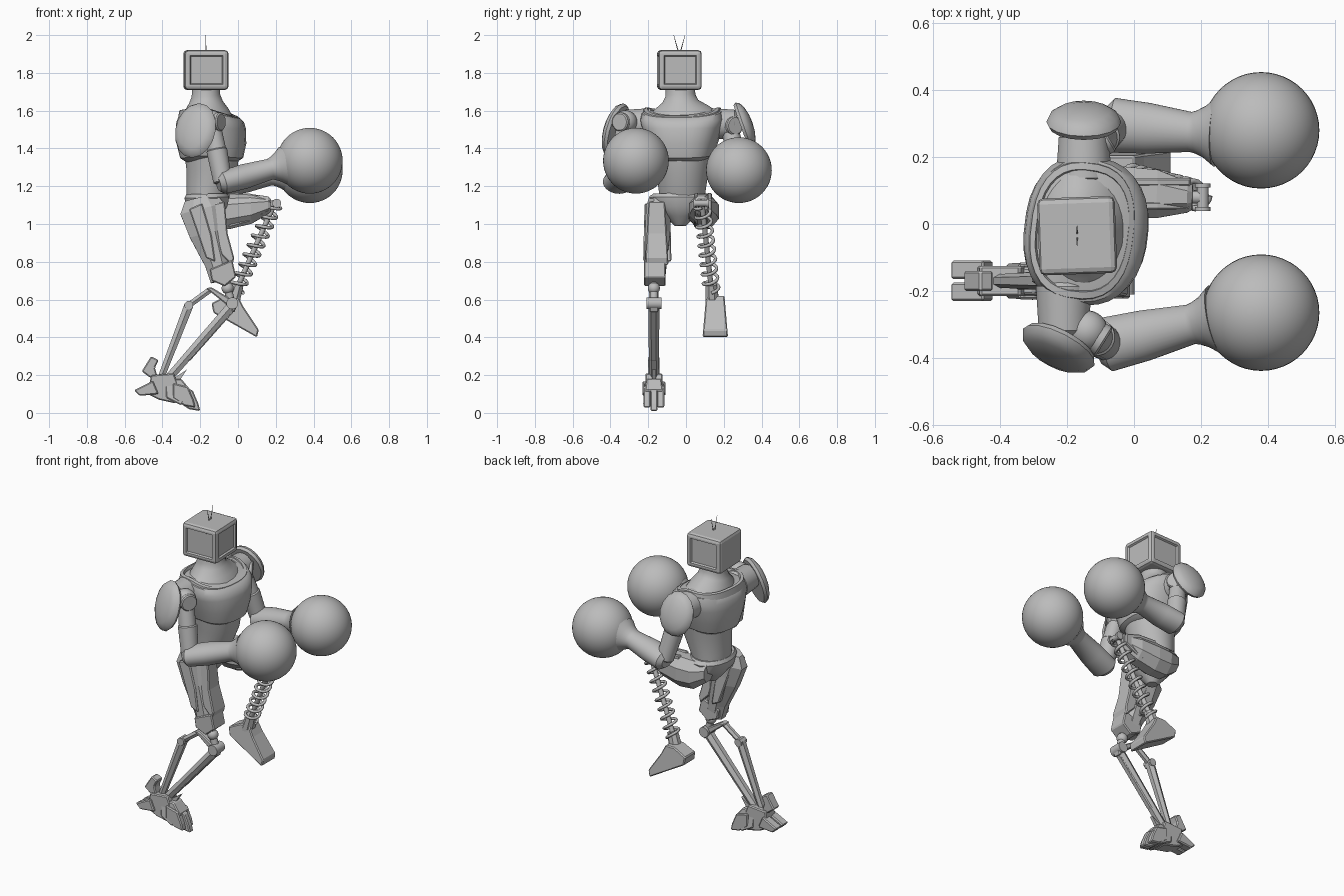
import bpy, bmesh, math
from mathutils import Vector as V, Matrix

if "Cube" in bpy.data.objects:
    bpy.data.objects.remove(bpy.data.objects["Cube"])

# One grey metal material
grey = bpy.data.materials.new("grey_metal")
grey.use_nodes = True
tone = (0.5, 0.5, 0.5, 1)
grey.diffuse_color = tone
grey.node_tree.nodes["Principled BSDF"].inputs["Base Color"].default_value = tone


def finish(name, bm, smooth=True, bevel=0):
    bmesh.ops.recalc_face_normals(bm, faces=bm.faces)
    mesh = bpy.data.meshes.new(name)
    bm.to_mesh(mesh)
    bm.free()
    obj = bpy.data.objects.new(name, mesh)
    bpy.context.collection.objects.link(obj)
    mesh.materials.append(grey)
    if bevel:
        mod = obj.modifiers.new("edge", 'BEVEL')
        mod.width = bevel
        mod.segments = 1
    if smooth:
        bpy.ops.object.select_all(action='DESELECT')
        obj.select_set(True)
        bpy.context.view_layer.objects.active = obj
        bpy.ops.object.shade_smooth_by_angle(angle=math.radians(35))
    return obj


def loft(name, rings, n=32, side=(0, 1, 0), power=2, smooth=True, bevel=0):
    """Skin rings of (x, y, z, depth, width); a sixth value droops the ring front, and its back by a third."""
    bm = bmesh.new()
    d = (V(rings[-1][:3]) - V(rings[0][:3])).normalized()
    v = V(side)
    v = (v - d * v.dot(d)).normalized()
    u = v.cross(d)
    loops = []
    for r in rings:
        droop = r[5] if len(r) > 5 else 0
        loop = []
        for i in range(n):
            t = 2 * math.pi * (i + 0.5) / n
            c, s = math.cos(t), math.sin(t)
            a = math.copysign(abs(c) ** (2 / power), c) * r[3]
            b = math.copysign(abs(s) ** (2 / power), s) * r[4]
            loop.append(bm.verts.new(V(r[:3]) + u * a + v * b - d * droop * max(a, -a / 3)))
        loops.append(loop)
    for p, q in zip(loops, loops[1:]):
        for i in range(n):
            j = (i + 1) % n
            bm.faces.new((p[i], p[j], q[j], q[i]))
    bm.faces.new(loops[0])
    bm.faces.new(loops[-1])
    return finish(name, bm, smooth, bevel)


def rod(name, p, q, r, n=12, r2=None, bevel=0):
    side = (1, 0, 0) if abs((V(q) - V(p)).normalized().y) > 0.9 else (0, 1, 0)
    r2 = r2 or r
    return loft(name, [(*p, r, r), (*q, r2, r2)], n, side, bevel=bevel)


def ball(name, c, r, segs=24):
    bm = bmesh.new()
    bmesh.ops.create_uvsphere(bm, u_segments=segs, v_segments=segs // 2, radius=r,
                              matrix=Matrix.Translation(c))
    return finish(name, bm)


def plate(name, pts, y, width, taper=1, bevel=0.006):
    """Extrude an x-z outline along y, scaling the width to taper at the top."""
    bm = bmesh.new()
    lo, hi = min(p[1] for p in pts), max(p[1] for p in pts)
    sides = []
    for s in (-1, 1):
        sides.append([bm.verts.new((x, y + s * width / 2 * (1 + (taper - 1) * (z - lo) / (hi - lo)), z))
                      for x, z in pts])
    a, b = sides
    bm.faces.new(a)
    bm.faces.new(b)
    for i in range(len(a)):
        j = (i + 1) % len(a)
        bm.faces.new((a[i], a[j], b[j], b[i]))
    return finish(name, bm, False, bevel)


def shoulder_guard(name, c, normal, size):
    bm = bmesh.new()
    bmesh.ops.create_uvsphere(bm, u_segments=16, v_segments=8, radius=1)
    for vert in bm.verts:
        vert.co.z = max(vert.co.z, -0.3)
    n = V(normal).normalized()
    side = V((0, 0, 1)).cross(n).normalized()
    up = n.cross(side)
    basis = Matrix((side, up, n)).transposed().to_4x4()
    bm.transform(Matrix.Translation(c) @ basis @ Matrix.Diagonal((*size, 1)))
    return finish(name, bm)


# Monitor head with recessed panels
bm = bmesh.new()
bmesh.ops.create_cube(bm, size=1, matrix=Matrix.Translation((-0.17, -0.035, 1.815))
                      @ Matrix.Rotation(math.radians(2), 4, 'Z') @ Matrix.Diagonal((0.232, 0.23, 0.21, 1)))
bmesh.ops.bevel(bm, geom=bm.edges[:], offset=0.018, segments=2, profile=0.5, affect='EDGES')
bm.normal_update()
panels = [f for f in bm.faces if f.calc_area() > 0.02 and (f.normal.x > 0.9 or abs(f.normal.y) > 0.9)]
bmesh.ops.inset_individual(bm, faces=panels, thickness=0.015)
bmesh.ops.inset_individual(bm, faces=panels, thickness=0.008, depth=-0.01)
finish("head", bm, False)
for s in (-1, 1):
    rod("antenna", (-0.17, -0.035 + s * 0.005, 1.91), (-0.17, -0.035 + s * 0.03, 2.0), 0.003, 6, 0.001)

# Torso, collar and neck, turned slightly
turn = (0.12, 0.99, 0)
loft("abdomen", [(-0.17, -0.02, 1.1, 0.1, 0.12), (-0.16, -0.02, 1.18, 0.115, 0.125),
                 (-0.14, -0.02, 1.28, 0.135, 0.14), (-0.14, -0.02, 1.4, 0.15, 0.16)])
loft("chest", [(-0.14, -0.02, 1.34, 0.13, 0.13, 0.15), (-0.14, -0.02, 1.365, 0.165, 0.165, 0.15),
               (-0.14, -0.02, 1.43, 0.182, 0.188, 0.08), (-0.145, -0.02, 1.51, 0.184, 0.212, 0.08),
               (-0.148, -0.02, 1.56, 0.177, 0.222, 0.2), (-0.152, -0.02, 1.6, 0.158, 0.212, 0.32),
               (-0.155, -0.02, 1.61, 0.135, 0.185, 0.34)], side=turn, power=2.5)
loft("collar", [(-0.155, -0.02, 1.575, 0.16, 0.21, 0.34), (-0.155, -0.02, 1.618, 0.153, 0.203, 0.34),
                (-0.155, -0.02, 1.62, 0.138, 0.183, 0.34), (-0.155, -0.02, 1.6, 0.132, 0.177, 0.34)],
     side=turn, power=2.5)
loft("neck", [(-0.158, -0.02, 1.59, 0.132, 0.18, 0.34), (-0.165, -0.025, 1.62, 0.115, 0.14, 0.2),
              (-0.17, -0.03, 1.65, 0.09, 0.095, 0.1), (-0.17, -0.03, 1.68, 0.076, 0.08),
              (-0.17, -0.03, 1.72, 0.074, 0.078)])

# Pelvis
loft("pelvis", [(-0.16, -0.03, 0.99, 0.03, 0.03), (-0.16, -0.03, 1.04, 0.075, 0.08),
                (-0.165, -0.03, 1.09, 0.11, 0.15), (-0.165, -0.03, 1.14, 0.12, 0.165),
                (-0.165, -0.03, 1.16, 0.11, 0.145)], n=20)


# Arms ending in wrecking balls
def arm(tag, socket, joint, elbow, wrist, hand):
    root = (socket[0], -0.02 + (socket[1] + 0.02) * 0.5, socket[2])
    rod(tag + "_shoulder_housing", root, socket, 0.085, 20, 0.075, 0.012)
    ball(tag + "_shoulder_joint", joint, 0.062)
    j = V(joint)
    disc = V((0.8, 0.5 * math.copysign(1, joint[1]), 0)) * 0.065
    rod(tag + "_shoulder_disc", j, j + disc, 0.05, 20, bevel=0.006)
    e, w, h = V(elbow), V(wrist), V(hand)
    mid = j.lerp(e, 0.45)
    rod(tag + "_upper_arm", j, mid, 0.045, 20, 0.05)
    rod(tag + "_lower_sleeve", mid, e, 0.056, 20, 0.05, 0.006)
    back = e - (w - e) * 0.1
    loft(tag + "_forearm", [(*back, 0.04, 0.055), (*e, 0.062, 0.082), (*e.lerp(w, 0.45), 0.066, 0.076),
                            (*w, 0.056, 0.06), (*w.lerp(h, 0.08), 0.063, 0.065),
                            (*w.lerp(h, 0.2), 0.078, 0.078), (*w.lerp(h, 0.36), 0.106, 0.106)])
    ball(tag + "_wrecking_ball", hand, 0.174, 48)


arm("near", (-0.21, -0.33, 1.53), (-0.14, -0.32, 1.54), (-0.08, -0.36, 1.22),
    (0.17, -0.3, 1.29), (0.38, -0.265, 1.335))
arm("far", (-0.15, 0.27, 1.53), (-0.13, 0.23, 1.52), (-0.06, 0.295, 1.21),
    (0.17, 0.275, 1.26), (0.38, 0.28, 1.285))
shoulder_guard("near_shoulder_guard", (-0.225, -0.368, 1.495), (-0.45, -0.87, 0.28), (0.12, 0.15, 0.05))
shoulder_guard("far_shoulder_guard", (-0.15, 0.305, 1.52), (0, 1, 0.35), (0.112, 0.13, 0.05))

# Standing leg: armoured thigh
loft("thigh", [(-0.2, -0.145, 1.14, 0.09, 0.05), (-0.188, -0.145, 1.08, 0.13, 0.072),
               (-0.16, -0.15, 0.95, 0.105, 0.072), (-0.11, -0.16, 0.79, 0.07, 0.062),
               (-0.09, -0.165, 0.7, 0.06, 0.058)], n=8, smooth=False)
plate("thigh_front_armour", [(-0.16, 1.1), (-0.07, 1.12), (-0.055, 0.95), (-0.02, 0.82),
                             (-0.03, 0.78), (-0.09, 0.84)], -0.155, 0.125, 0.7)
plate("thigh_side_armour", [(-0.26, 1.08), (-0.19, 1.11), (-0.14, 0.94), (-0.12, 0.8), (-0.17, 0.82)],
      -0.152, 0.15, 0.9)
plate("knee_cuff", [(-0.15, 0.76), (-0.03, 0.81), (-0.01, 0.72), (-0.07, 0.67), (-0.14, 0.7)], -0.165, 0.115)

# Standing leg: knee and paired shin struts
Y = -0.17
rod("knee_post", (-0.07, Y, 0.72), (-0.04, Y, 0.6), 0.022)
ball("knee_ball", (-0.055, Y, 0.66), 0.032)
rod("knee_axle", (-0.03, Y - 0.04, 0.58), (-0.03, Y + 0.04, 0.58), 0.032, 12)
plate("knee_blade", [(-0.17, 0.66), (-0.14, 0.665), (0, 0.58), (-0.02, 0.53), (-0.07, 0.58)], Y, 0.05)
rod("rear_link", (-0.15, Y, 0.65), (-0.26, Y, 0.57), 0.018, 6)
rod("rear_knuckle", (-0.26, Y - 0.028, 0.57), (-0.26, Y + 0.028, 0.57), 0.024, 8)
rod("calf_strut", (-0.26, Y, 0.57), (-0.41, Y, 0.18), 0.028, 6, 0.02)
rod("shin_strut", (-0.03, Y, 0.57), (-0.38, Y, 0.17), 0.03, 6, 0.025)
plate("shin_blade", [(-0.05, 0.58), (-0.01, 0.55), (-0.25, 0.28), (-0.36, 0.2)], Y, 0.035)

# Clawed foot
plate("ankle_block", [(-0.46, 0.2), (-0.34, 0.21), (-0.31, 0.13), (-0.33, 0.05), (-0.42, 0.07), (-0.48, 0.1)], Y, 0.09)
for s in (-1, 1):
    plate("heel", [(-0.55, 0.12), (-0.45, 0.17), (-0.42, 0.1), (-0.52, 0.09)], Y + s * 0.033, 0.055)
plate("heel_spur", [(-0.51, 0.22), (-0.46, 0.3), (-0.42, 0.28), (-0.44, 0.24), (-0.42, 0.17), (-0.47, 0.19)], Y, 0.06)
plate("instep", [(-0.39, 0.18), (-0.3, 0.18), (-0.25, 0.12), (-0.3, 0.04), (-0.38, 0.08)], Y, 0.115, 0.7)
plate("ankle_fin", [(-0.36, 0.17), (-0.27, 0.23), (-0.31, 0.17)], Y, 0.02, bevel=0)
toe = [(-0.32, 0.14), (-0.24, 0.12), (-0.21, 0.05), (-0.2, 0.01), (-0.26, 0.02), (-0.32, 0.06)]
for i in (-1, 0, 1):
    plate("toe", [(x - abs(i) * 0.025, z + abs(i) * 0.018) for x, z in toe], Y + i * 0.036, 0.038)

# Raised leg: thigh stump and roller knee
loft("raised_thigh", [(-0.22, 0.09, 1.09, 0.06, 0.05), (-0.14, 0.09, 1.065, 0.095, 0.085),
                      (-0.05, 0.095, 1.065, 0.1, 0.085),
                      (0.07, 0.09, 1.08, 0.085, 0.078), (0.16, 0.08, 1.1, 0.05, 0.05),
                      (0.175, 0.08, 1.1, 0.035, 0.04)], n=8, smooth=False)
for i in (-1, 1):
    plate("raised_thigh_rib", [(-0.05, 1.165), (0.07, 1.16), (0.17, 1.13), (0.17, 1.07), (0.06, 1.01), (-0.05, 0.98)],
          0.09 + i * 0.035, 0.025)
rod("roller_bracket", (0.16, 0.08, 1.1), (0.2, 0.08, 1.11), 0.02)
rod("knee_roller", (0.205, 0.045, 1.11), (0.205, 0.12, 1.11), 0.018)
for y in (0.045, 0.115):
    rod("roller_rim", (0.205, y - 0.006, 1.11), (0.205, y + 0.006, 1.11), 0.024)

# Spring shin
top, low = V((0.19, 0.085, 1.1)), V((-0.01, 0.135, 0.65))
rod("spring_core", top, low, 0.014)
axis = (low - top).normalized()
u = axis.cross(V((0, 1, 0))).normalized()
v = axis.cross(u)
turns, steps = 9, 16
curve = bpy.data.curves.new("spring", 'CURVE')
curve.dimensions = '3D'
curve.bevel_depth = 0.009
curve.bevel_resolution = 1
spline = curve.splines.new('POLY')
count = turns * steps
spline.points.add(count)
for i, point in enumerate(spline.points):
    t = 2 * math.pi * i / steps
    p = top.lerp(low, i / count) + (u * math.cos(t) + v * math.sin(t)) * 0.04
    point.co = (*p, 1)
curve.materials.append(grey)
bpy.context.collection.objects.link(bpy.data.objects.new("spring", curve))

# Wedge foot under the spring
rod("spring_socket", (0, 0.133, 0.68), (-0.03, 0.14, 0.58), 0.032, 8, 0.04)
plate("spring_foot", [(-0.14, 0.58), (-0.06, 0.62), (0, 0.62), (0.03, 0.56), (0.11, 0.44), (0.1, 0.4), (-0.13, 0.53)],
      0.155, 0.135, 0.72)
